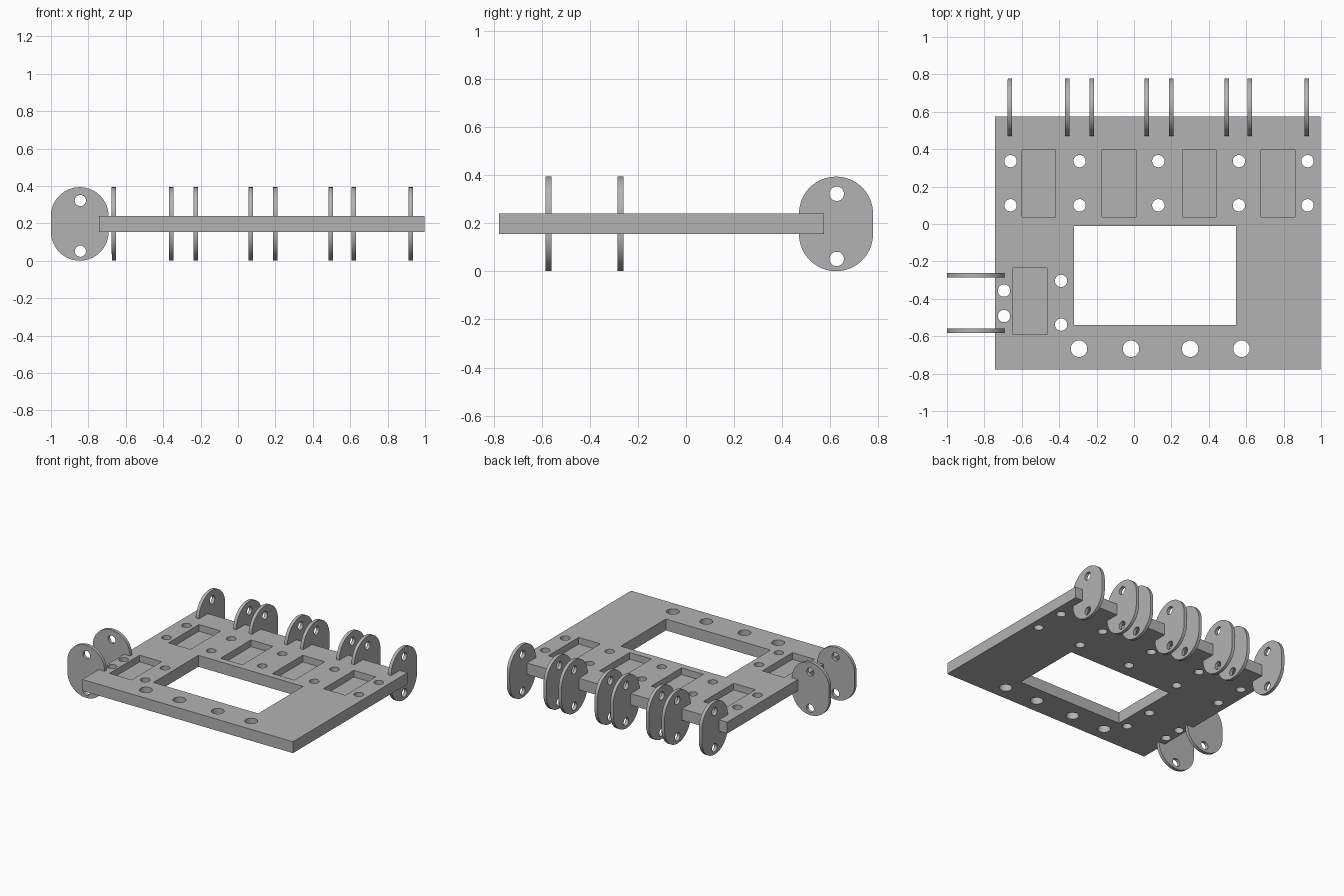
import bpy, bmesh, math
from mathutils import Matrix, Vector

cube = bpy.data.objects.get("Cube")
if cube:
    bpy.data.objects.remove(cube, do_unlink=True)

grey = bpy.data.materials.new("plain grey")
grey.use_nodes = True
grey.diffuse_color = (0.45, 0.45, 0.45, 1)
grey.node_tree.nodes["Principled BSDF"].inputs["Base Color"].default_value = (0.45, 0.45, 0.45, 1)

Z0, Z1 = 0.155, 0.24          # plate bottom and top
POCKET_FLOOR = Z1 - 0.05


def add_box(bm, x0, x1, y0, y1, z0, z1):
    centre = Vector((x0 + x1, y0 + y1, z0 + z1)) / 2
    size = Matrix.Diagonal((x1 - x0, y1 - y0, z1 - z0, 1))
    bmesh.ops.create_cube(bm, size=1, matrix=Matrix.Translation(centre) @ size)


def add_drill(bm, x, y, radius, z=0.2):
    bmesh.ops.create_cone(bm, cap_ends=True, segments=32, radius1=radius, radius2=radius,
                          depth=0.4, matrix=Matrix.Translation((x, y, z)))


def make_object(name, bm):
    mesh = bpy.data.meshes.new(name)
    bmesh.ops.recalc_face_normals(bm, faces=bm.faces)
    bm.to_mesh(mesh)
    bm.free()
    obj = bpy.data.objects.new(name, mesh)
    bpy.context.collection.objects.link(obj)
    return obj


def cut(obj, cutter):
    """Subtract the cutter, keep the result, and discard the cutter."""
    cutter.hide_render = True
    mod = obj.modifiers.new("cut", "BOOLEAN")
    mod.operation, mod.solver, mod.object = "DIFFERENCE", "EXACT", cutter
    bpy.context.view_layer.update()
    evaluated = obj.evaluated_get(bpy.context.evaluated_depsgraph_get())
    mesh = bpy.data.meshes.new_from_object(evaluated)
    obj.modifiers.clear()
    obj.data = mesh
    bpy.data.objects.remove(cutter, do_unlink=True)
    mesh.materials.clear()
    mesh.materials.append(grey)


def smooth(obj):
    bpy.ops.object.select_all(action="DESELECT")
    obj.select_set(True)
    bpy.context.view_layer.objects.active = obj
    bpy.ops.object.shade_smooth_by_angle(angle=math.radians(30))


# Base plate
bm = bmesh.new()
add_box(bm, -0.742, 0.998, -0.777, 0.574, Z0, Z1)
plate = make_object("base_plate", bm)

# Window, pockets and screw holes
bm = bmesh.new()
add_box(bm, -0.32, 0.546, -0.541, -0.011, 0, 0.4)
for x in (-0.51, -0.08, 0.348, 0.77):
    add_box(bm, x - 0.09, x + 0.09, 0.038, 0.396, POCKET_FLOOR, 0.4)
add_box(bm, -0.647, -0.465, -0.592, -0.236, POCKET_FLOOR, 0.4)
for x in (-0.66, -0.291, 0.13, 0.561, 0.928):
    for y in (0.336, 0.1):
        add_drill(bm, x, y, 0.033)
for x, y in ((-0.695, -0.356), (-0.695, -0.492), (-0.39, -0.304), (-0.39, -0.538)):
    add_drill(bm, x, y, 0.033)
for x in (-0.294, -0.016, 0.3, 0.575):
    add_drill(bm, x, -0.667, 0.044)
cut(plate, make_object("plate_cutter", bm))
smooth(plate)

# Hinge lug: a short rounded slab drawn flat, with two pin holes
R, T, SEG = 0.154, 0.024, 32
bm = bmesh.new()
outline = []
for offset, start in (((Z1 - Z0) / 2, 0), (-(Z1 - Z0) / 2, math.pi)):
    for i in range(SEG + 1):
        a = start + math.pi * i / SEG
        outline.append(bm.verts.new((R * math.cos(a), offset + R * math.sin(a), -T / 2)))
face = bm.faces.new(outline)
side = bmesh.ops.extrude_face_region(bm, geom=[face])["geom"]
bmesh.ops.translate(bm, vec=(0, 0, T), verts=[v for v in side if isinstance(v, bmesh.types.BMVert)])
lug = make_object("back_lug_1", bm)
bm = bmesh.new()
for y in (0.125, -0.146):
    add_drill(bm, 0.003, y, 0.03, 0)
cut(lug, make_object("pin_cutter", bm))
smooth(lug)

# Stand the lugs up along the back edge and the right edge
MID = (Z0 + Z1) / 2
upright = Matrix.Rotation(math.pi / 2, 4, "X")
spots = [("back_lug", (x, 0.624, MID), math.pi / 2)
         for x in (-0.663, -0.356, -0.227, 0.067, 0.198, 0.495, 0.62, 0.923)]
spots += [("side_lug", (-0.846, y, MID), 0) for y in (-0.273, -0.572)]
for n, (name, place, turn) in enumerate(spots):
    obj = lug
    if n:
        obj = bpy.data.objects.new(f"{name}_{n + 1}", lug.data)
        bpy.context.collection.objects.link(obj)
    obj.matrix_world = Matrix.Translation(place) @ Matrix.Rotation(turn, 4, "Z") @ upright
